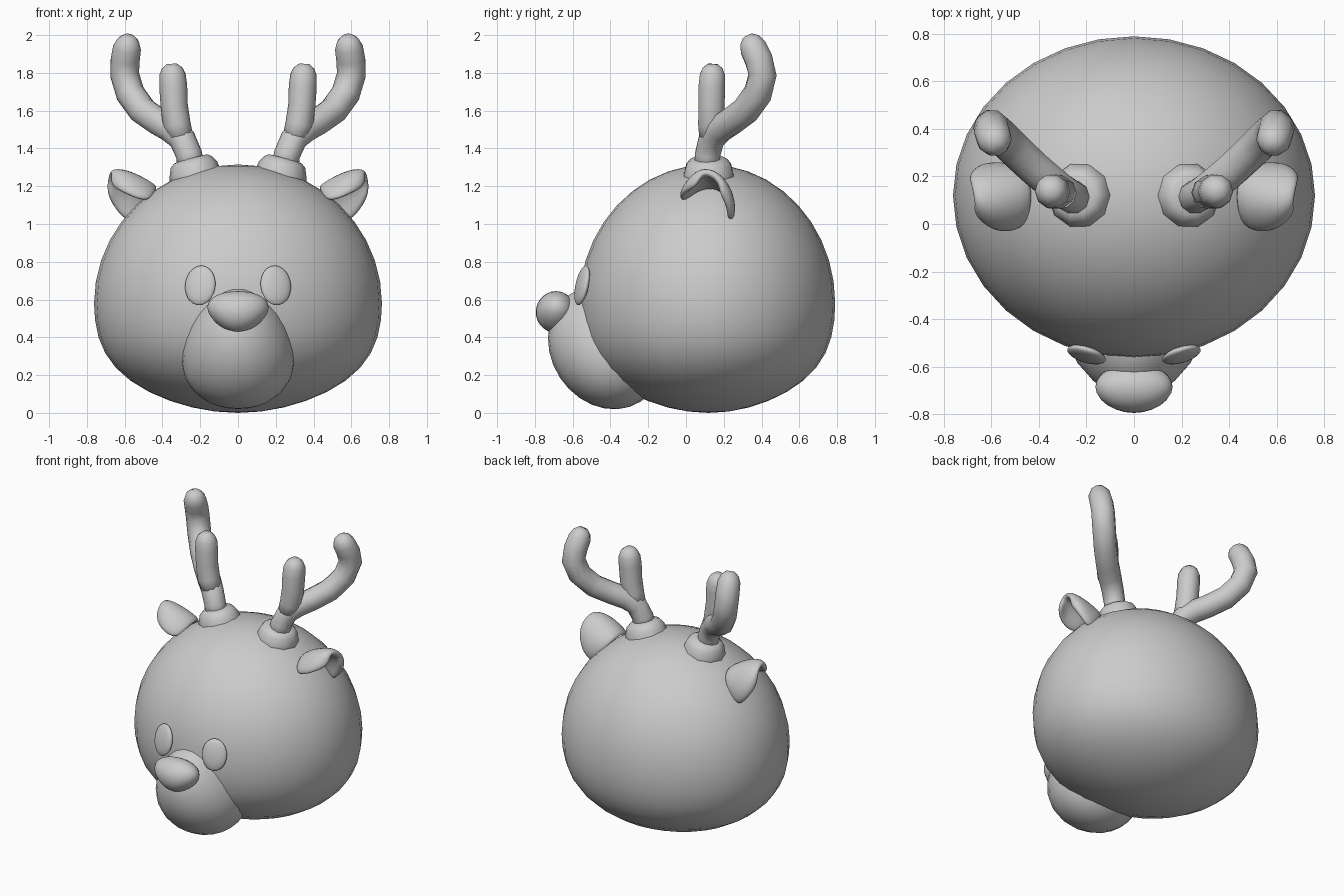
import bpy, bmesh
from math import cos, sin, pi, radians
from mathutils import Vector, Matrix

if "Cube" in bpy.data.objects:
    bpy.data.objects.remove(bpy.data.objects["Cube"])


def finish(name, bm, mirror=False, subsurf=0, solid=0):
    bmesh.ops.recalc_face_normals(bm, faces=bm.faces)
    me = bpy.data.meshes.new(name)
    bm.to_mesh(me)
    bm.free()
    for p in me.polygons:
        p.use_smooth = True
    ob = bpy.data.objects.new(name, me)
    bpy.context.collection.objects.link(ob)
    if solid:
        m = ob.modifiers.new("Solidify", 'SOLIDIFY')
        m.thickness = solid
        m.offset = 0
    if subsurf:
        m = ob.modifiers.new("Subdivision", 'SUBSURF')
        m.levels = m.render_levels = subsurf
    if mirror:
        m = ob.modifiers.new("Mirror", 'MIRROR')
        m.use_mirror_merge = False
    return ob


def blob(name, shape, loc, rot=(0, 0, 0), segs=24, rings=14, mirror=False):
    """Unit sphere reshaped by a function, then turned and placed."""
    bm = bmesh.new()
    bmesh.ops.create_uvsphere(bm, u_segments=segs, v_segments=rings, radius=1)
    turn = (Matrix.Rotation(rot[2], 3, 'Z') @ Matrix.Rotation(rot[1], 3, 'Y')
            @ Matrix.Rotation(rot[0], 3, 'X'))
    for v in bm.verts:
        v.co = turn @ Vector(shape(*v.co)) + Vector(loc)
    return finish(name, bm, mirror)


def tube(name, pts, radii, sides=10):
    """Swept round bar with a radius at each point, mirrored to both sides."""
    bm = bmesh.new()
    pts = [Vector(p) for p in pts]
    rings, axis, side = [], None, Vector((1, 0, 0))
    for i, p in enumerate(pts):
        t = (pts[min(i + 1, len(pts) - 1)] - pts[max(i - 1, 0)]).normalized()
        if axis:
            side = axis.rotation_difference(t) @ side
        side = (side - t * side.dot(t)).normalized()
        axis, up = t, t.cross(side)
        rings.append([bm.verts.new(p + radii[i] * (side * cos(a) + up * sin(a)))
                      for a in (2 * pi * k / sides for k in range(sides))])
    for a, b in zip(rings, rings[1:]):
        for k in range(sides):
            n = (k + 1) % sides
            bm.faces.new((a[k], a[n], b[n], b[k]))
    bm.faces.new(rings[0][::-1])
    bm.faces.new(rings[-1])
    return finish(name, bm, mirror=True)


# Head: round, slightly flattened underneath
def head_shape(x, y, z):
    s = 1 + (0.22 * z * z * (1 - z * z) if z < 0 else 0)
    return 0.762 * x * s, (0.67 if y > 0 else 0.685) * y * s, (0.735 if z > 0 else 0.58) * z

blob("head", head_shape, (0, 0.12, 0.58), segs=32, rings=20)

# Muzzle: leaning ellipsoid, narrower at the top
blob("muzzle", lambda x, y, z: (0.295 * x * (1 - 0.2 * z), 0.29 * y, 0.34 * z),
     (0, -0.425, 0.345), rot=(radians(33), 0, 0))

# Nose: rounded triangle
blob("nose", lambda x, y, z: (0.158 * x * (1 + 0.25 * z), 0.105 * y, 0.11 * z),
     (0, -0.69, 0.535), rot=(radians(-12), 0, 0))

# Eyes: thin ovals lying on the head
blob("eyes", lambda x, y, z: (0.084 * x, 0.027 * y, 0.107 * z),
     (0.2, -0.55, 0.675), rot=(radians(-12), 0, radians(17)), mirror=True)

# Antler collars
tube("antler_collars",
     [(0.215, 0.12, 1.2), (0.228, 0.12, 1.27), (0.234, 0.12, 1.315),
      (0.238, 0.12, 1.338), (0.241, 0.12, 1.35)],
     [0.15, 0.136, 0.124, 0.104, 0.08])

# Antler main beams
tube("antler_beams",
     [(0.245, 0.11, 1.28), (0.26, 0.115, 1.37), (0.295, 0.135, 1.45),
      (0.35, 0.175, 1.5), (0.42, 0.235, 1.54), (0.505, 0.315, 1.6),
      (0.57, 0.38, 1.69), (0.6, 0.405, 1.79), (0.597, 0.385, 1.87),
      (0.587, 0.355, 1.935), (0.581, 0.337, 1.972), (0.577, 0.325, 1.995)],
     [0.072, 0.07, 0.072, 0.075, 0.075, 0.076, 0.077, 0.077, 0.077, 0.074, 0.058, 0.028])

# Antler short tines
tube("antler_tines",
     [(0.29, 0.13, 1.43), (0.325, 0.135, 1.53), (0.338, 0.135, 1.63),
      (0.343, 0.137, 1.73), (0.347, 0.14, 1.79), (0.349, 0.141, 1.825), (0.35, 0.142, 1.847)],
     [0.06, 0.074, 0.072, 0.074, 0.07, 0.055, 0.028])

# Ears: cupped leaves, hollow to the front
ear = [
    [(0.46, -0.03, 1.10), (0.42, 0.08, 1.20), (0.43, 0.21, 1.18), (0.50, 0.25, 1.08), (0.57, 0.23, 0.99)],
    [(0.60, -0.04, 1.16), (0.59, 0.04, 1.28), (0.60, 0.15, 1.28), (0.64, 0.24, 1.18), (0.65, 0.24, 1.07)],
    [(0.68, 0.06, 1.20), (0.67, 0.08, 1.27), (0.68, 0.13, 1.27), (0.69, 0.18, 1.23), (0.69, 0.18, 1.16)],
]
bm = bmesh.new()
rows = [[bm.verts.new(p) for p in r] for r in ear]
for a, b in zip(rows, rows[1:]):
    for k in range(4):
        bm.faces.new((a[k], a[k + 1], b[k + 1], b[k]))
finish("ears", bm, mirror=True, subsurf=2, solid=0.05)
